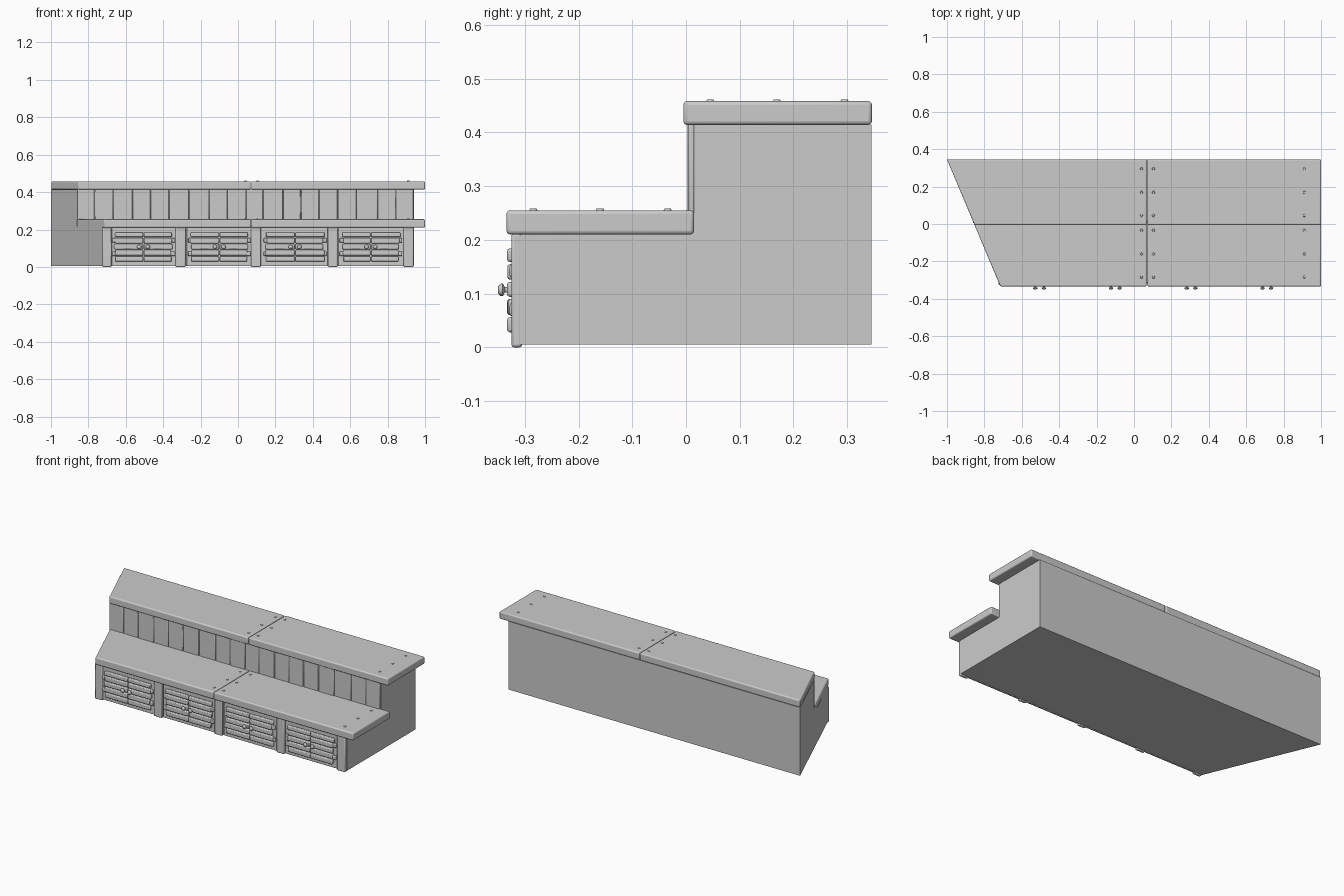
import bpy, bmesh, math, random
from mathutils import Matrix

if "Cube" in bpy.data.objects:
    bpy.data.objects.remove(bpy.data.objects["Cube"])
random.seed(4)


def left_x(y):
    # slanted left end of the whole unit
    return -0.855 - 0.42 * y


def finish(name, bm, bevel=0.0, segs=2, smooth=True):
    bmesh.ops.recalc_face_normals(bm, faces=bm.faces)
    me = bpy.data.meshes.new(name)
    bm.to_mesh(me)
    bm.free()
    ob = bpy.data.objects.new(name, me)
    bpy.context.collection.objects.link(ob)
    if bevel:
        m = ob.modifiers.new("bevel", 'BEVEL')
        m.width, m.segments, m.limit_method = bevel, segs, 'ANGLE'
    if smooth:
        bpy.ops.object.select_all(action='DESELECT')
        ob.select_set(True)
        bpy.context.view_layer.objects.active = ob
        bpy.ops.object.shade_smooth_by_angle(angle=math.radians(50))
    return ob


def sweep(name, profile, x0, x1, bevel=0.0, segs=2, smooth=True):
    # y-z profile swept along x; x0 / x1 may be functions of y
    f0 = x0 if callable(x0) else lambda y: x0
    f1 = x1 if callable(x1) else lambda y: x1
    bm = bmesh.new()
    a = [bm.verts.new((f0(y), y, z)) for y, z in profile]
    b = [bm.verts.new((f1(y), y, z)) for y, z in profile]
    bm.faces.new(a)
    bm.faces.new(b[::-1])
    n = len(a)
    for i in range(n):
        j = (i + 1) % n
        bm.faces.new((a[i], b[i], b[j], a[j]))
    return finish(name, bm, bevel, segs, smooth)


def board(name, x0, x1, y0, y1, z0, z1, bevel=0.004, segs=2):
    return sweep(name, [(y0, z0), (y1, z0), (y1, z1), (y0, z1)], x0, x1, bevel, segs)


# stepped cabinet body
sweep("body", [(-0.309, 0.005), (0.345, 0.005), (0.345, 0.415), (0.015, 0.415),
               (0.015, 0.215), (-0.309, 0.215)], left_x, 0.94, smooth=False)

# two counter levels, each split in two lengths, with nail heads
for tag, y0, y1, z0, z1 in (("lower", -0.334, 0.015, 0.21, 0.255),
                            ("upper", -0.005, 0.346, 0.414, 0.458)):
    board(tag + "_counter_left", left_x, 0.068, y0, y1, z0, z1, 0.007, 3)
    board(tag + "_counter_right", 0.071, 1.0, y0, y1, z0, z1, 0.007, 3)
    bm = bmesh.new()
    for x in (0.04, 0.104, 0.91):
        for dy in (0.04, 0.164, 0.29):
            bmesh.ops.create_cone(bm, cap_ends=True, segments=10, radius1=0.009, radius2=0.006,
                                  depth=0.006, matrix=Matrix.Translation((x, y0 + dy + 0.01, z1)))
    finish(tag + "_nails", bm)

# upright planks between the two counters
count = 18
start = left_x(0.015)
edges = [start + (0.94 - start) * i / count + (random.uniform(-0.008, 0.008) if 0 < i < count else 0)
         for i in range(count + 1)]
for i in range(count):
    y = 0.002 + random.uniform(0, 0.004)
    board("riser_plank", edges[i], edges[i + 1] - 0.001, y, 0.016, 0.25, 0.418)

# posts between the cupboards
for x0, x1 in ((-0.725, -0.675), (-0.335, -0.28), (0.07, 0.122), (0.482, 0.532), (0.885, 0.938)):
    board("post", x0, x1, -0.325, -0.305, 0.0, 0.212, 0.005)


def knob(x):
    # turned door knob, profile revolved around y
    prof = [(0.006, -0.328), (0.005, -0.337), (0.012, -0.341), (0.011, -0.346), (0.006, -0.35)]
    bm = bmesh.new()
    n = 12
    rings = [[bm.verts.new((x + r * math.cos(t * math.tau / n), y, 0.107 + r * math.sin(t * math.tau / n)))
              for t in range(n)] for r, y in prof]
    for p, q in zip(rings, rings[1:]):
        for i in range(n):
            bm.faces.new((p[i], p[(i + 1) % n], q[(i + 1) % n], q[i]))
    bm.faces.new(rings[0])
    bm.faces.new(rings[-1])
    finish("knob", bm)


# four double-door cupboards
slats = ((0.028, 0.056), (0.06, 0.09), (0.094, 0.122), (0.126, 0.155), (0.159, 0.184))
for c in (-0.505, -0.1, 0.305, 0.71):
    board("cupboard_back", c - 0.175, c + 0.175, -0.316, -0.305, 0.004, 0.212, 0.002)
    for s in (-1, 1):
        for z0, z1 in slats:
            xs = sorted((c + s * 0.002, c + s * (0.147 + random.uniform(0, 0.012))))
            board("door_slat", xs[0], xs[1], -0.333 + random.uniform(0, 0.003), -0.314, z0, z1, 0.005)
        # hinges on the outer edge
        for z in (0.07, 0.142):
            xs = sorted((c + s * 0.145, c + s * 0.168))
            board("hinge", xs[0], xs[1], -0.328, -0.314, z - 0.012, z + 0.012, 0.004)
        knob(c + s * 0.023)
